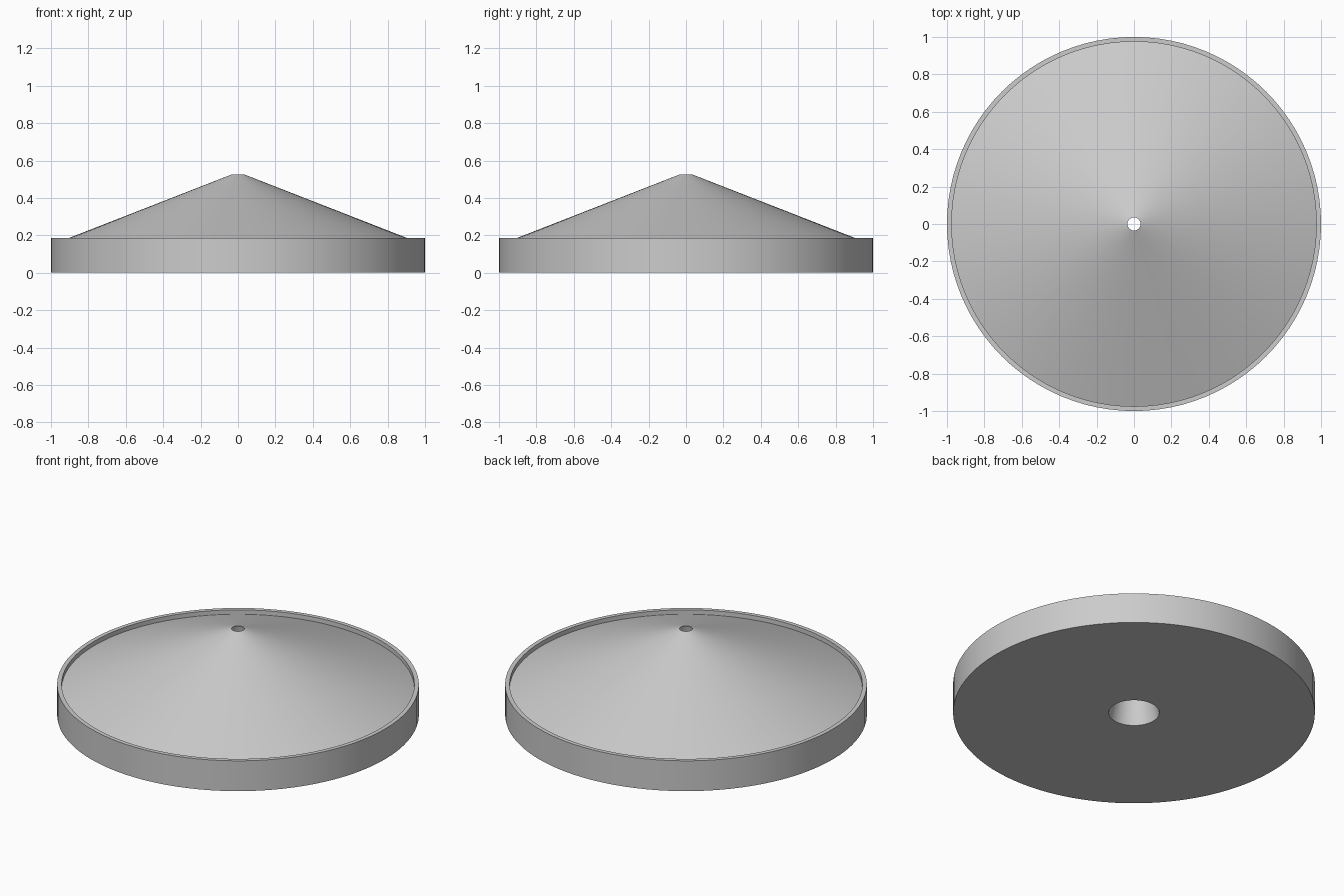
import bpy
import bmesh
import math

cube = bpy.data.objects.get("Cube")
if cube:
    bpy.data.objects.remove(cube, do_unlink=True)

# Single plain grey
grey = bpy.data.materials.new("plain_grey")
grey.use_nodes = True
colour = (0.6, 0.6, 0.6, 1)
grey.diffuse_color = colour
grey.node_tree.nodes["Principled BSDF"].inputs["Base Color"].default_value = colour

SEGMENTS = 96

# Closed section (radius, height): tapered bore, flat base, raised rim, cone
section = [
    (0.14, 0), (1, 0), (1, 0.185), (0.975, 0.185),
    (0.975, 0.158), (0.035, 0.525),
]

bm = bmesh.new()
verts = [bm.verts.new((r, 0, z)) for r, z in section]
edges = [bm.edges.new((v, verts[(i + 1) % len(verts)])) for i, v in enumerate(verts)]
bmesh.ops.spin(bm, geom=verts + edges, cent=(0, 0, 0), axis=(0, 0, 1),
               angle=math.tau, steps=SEGMENTS, use_merge=False)
bmesh.ops.remove_doubles(bm, verts=bm.verts[:], dist=0.0005)
bmesh.ops.recalc_face_normals(bm, faces=bm.faces[:])

mesh = bpy.data.meshes.new("conical_disc")
bm.to_mesh(mesh)
bm.free()
mesh.materials.append(grey)
disc = bpy.data.objects.new("conical_disc", mesh)
bpy.context.collection.objects.link(disc)

# Smooth round walls, crisp rims
bpy.ops.object.select_all(action="DESELECT")
disc.select_set(True)
bpy.context.view_layer.objects.active = disc
bpy.ops.object.shade_smooth_by_angle(angle=math.radians(15))
